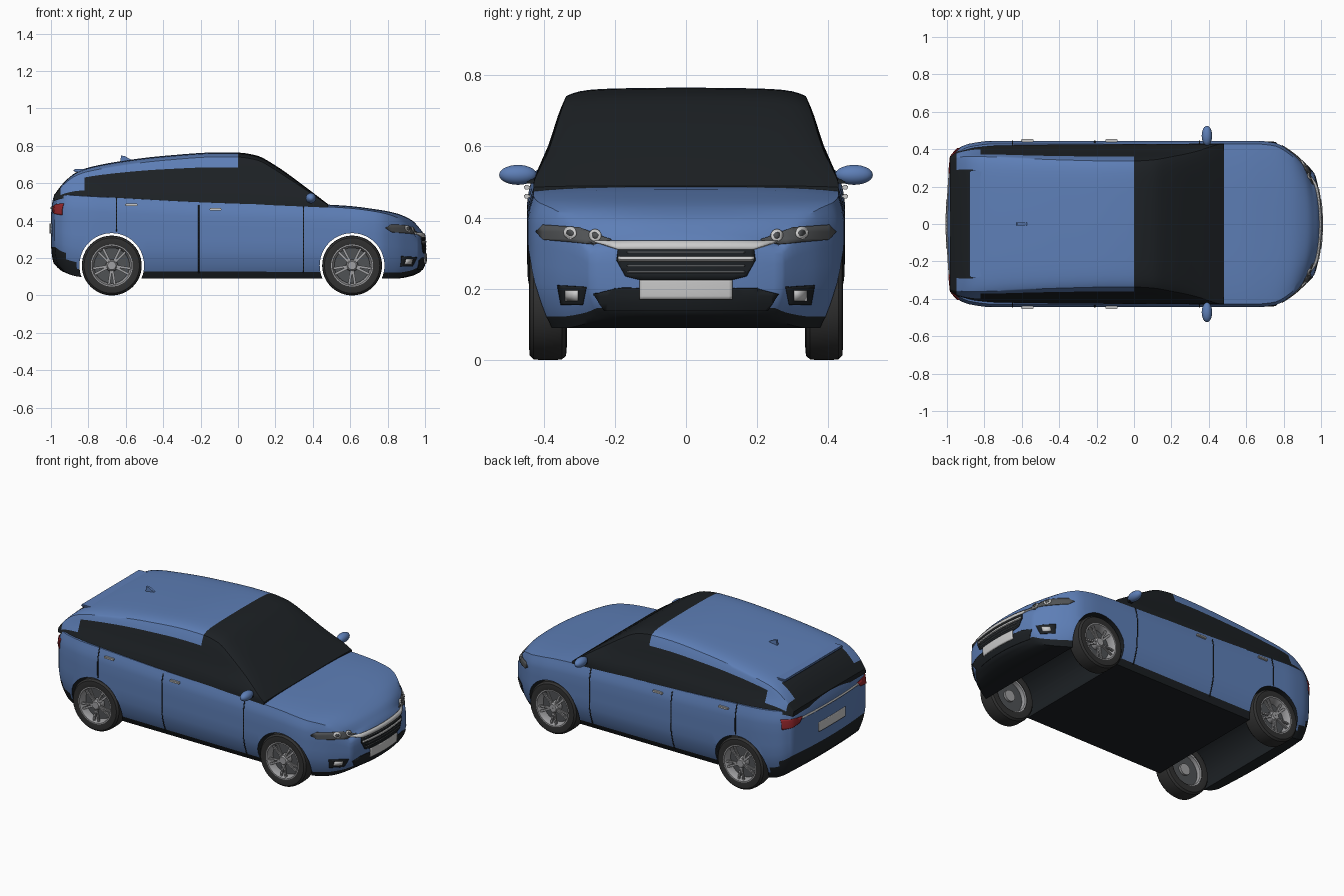
import bpy, bmesh, math
from mathutils import Vector, Matrix
from mathutils.bvhtree import BVHTree

if "Cube" in bpy.data.objects:
    bpy.data.objects.remove(bpy.data.objects["Cube"])


def material(name, r, g, b):
    m = bpy.data.materials.new(name)
    m.diffuse_color = (r, g, b, 1)
    m.use_nodes = True
    m.node_tree.nodes["Principled BSDF"].inputs["Base Color"].default_value = m.diffuse_color
    return m


BLUE = material("blue_paint", .11, .21, .47)
BLACK = material("black_trim", .012, .015, .018)
CHROME = material("chrome", .62, .62, .63)
WHITE = material("white", .75, .75, .72)
TYRE = material("rubber", .03, .03, .03)
DARK = material("dark_grey", .08, .085, .09)
RIM = material("alloy", .35, .35, .36)
RED = material("red_lens", .3, .02, .025)


def finish(bm, name, mats, angle=35):
    bmesh.ops.recalc_face_normals(bm, faces=bm.faces)
    me = bpy.data.meshes.new(name)
    bm.to_mesh(me)
    bm.free()
    for m in mats:
        me.materials.append(m)
    ob = bpy.data.objects.new(name, me)
    bpy.context.collection.objects.link(ob)
    smooth(ob, angle)
    return ob


def smooth(ob, angle=35):
    bpy.ops.object.select_all(action='DESELECT')
    bpy.context.view_layer.objects.active = ob
    ob.select_set(True)
    bpy.ops.object.shade_smooth_by_angle(angle=math.radians(angle))


def curve(*p):
    """Smooth interpolation through (t, value) points."""
    n = len(p)
    sl = [(p[i + 1][1] - p[i][1]) / (p[i + 1][0] - p[i][0]) for i in range(n - 1)]
    tan = [sl[0]] + [0 if sl[i - 1] * sl[i] <= 0 else 2 * sl[i - 1] * sl[i] / (sl[i - 1] + sl[i])
                     for i in range(1, n - 1)] + [sl[-1]]

    def f(t):
        t = min(max(t, p[0][0]), p[-1][0])
        i = next(k for k in range(n - 1) if t <= p[k + 1][0])
        h = p[i + 1][0] - p[i][0]
        s = (t - p[i][0]) / h
        return ((2*s**3 - 3*s*s + 1) * p[i][1] + (s**3 - 2*s*s + s) * h * tan[i]
                + (3*s*s - 2*s**3) * p[i + 1][1] + (s**3 - s*s) * h * tan[i + 1])
    return f


def span(a, b, n):
    return [a + (b - a) * i / n for i in range(n + 1)]


def box_map(stations, place, paint):
    """Surface grid of a box, each point moved by place(), painted by paint()."""
    bm, cache = bmesh.new(), {}
    n = [len(s) - 1 for s in stations]
    for ax in range(3):
        b, c = (ax + 1) % 3, (ax + 2) % 3
        for side in (0, n[ax]):
            for i in range(n[b]):
                for j in range(n[c]):
                    quad, mid = [], [0, 0, 0]
                    for di, dj in ((0, 0), (1, 0), (1, 1), (0, 1)):
                        k = [0, 0, 0]
                        k[ax], k[b], k[c] = side, i + di, j + dj
                        k = tuple(k)
                        q = [stations[a][k[a]] for a in range(3)]
                        mid = [m + v / 4 for m, v in zip(mid, q)]
                        if k not in cache:
                            cache[k] = bm.verts.new(place(*q))
                        quad.append(cache[k])
                    bm.faces.new(quad).material_index = paint(*mid)
    bmesh.ops.recalc_face_normals(bm, faces=bm.faces)
    return bm


# Lower body shell
belt = curve((-1, .53), (-.93, .548), (-.8, .542), (-.2, .51), (.45, .487), (.6, .478),
             (.7, .466), (.85, .44), (.95, .40), (1, .355))
floor = curve((-1, .17), (-.95, .13), (-.85, .1), (-.7, .09), (.85, .09), (.95, .105), (1, .125))
width = curve((-1, .36), (-.95, .405), (-.88, .43), (-.75, .445), (.65, .445), (.75, .435),
              (.85, .385), (.95, .31), (1, .27))
flank = curve((0, .88), (.15, .95), (.4, 1), (.8, 1), (1, .962))


def place_body(x, v, w):
    kf, kr = max(0, (x - .7) / .3) ** 2, max(0, (-x - .8) / .2) ** 2
    z = floor(x) + (belt(x) - floor(x)) * w - (.012 + .02 * kf) * w ** 4 * v ** 4
    y = v * width(x) * flank(w)
    return (x - kf * (.035 * v * v + .025 * (2 * w - 1) ** 4)
            + kr * (.02 * v * v + .015 * (2 * w - 1) ** 4), y, z)


def paint_body(x, v, w):
    return int(w < (.25 if x < -.92 else .17 if x < -.86 else .09))


bm = box_map(([u * (1.35 - .35 * u * u) for u in span(-1, 1, 64)], span(-1, 1, 24),
              [0, .04, .09, .17, .25, .35, .5, .65, .8, .88, .94, 1]), place_body, paint_body)
shell = BVHTree.FromBMesh(bm)
body = finish(bm, "body", [BLUE, BLACK])

# Wheel arch tunnels
for x in (-.675, .61):
    bm = bmesh.new()
    bmesh.ops.create_cone(bm, cap_ends=True, segments=64, radius1=.173, radius2=.173, depth=1.2,
                          matrix=Matrix.Translation((x, 0, .16)) @ Matrix.Rotation(math.pi / 2, 4, 'X'))
    for f in bm.faces:
        f.material_index = 1
    cutter = finish(bm, "arch_cutter", [BLUE, BLACK])
    cutter.hide_render = True
    mod = body.modifiers.new("arch", 'BOOLEAN')
    mod.operation, mod.solver, mod.object = 'DIFFERENCE', 'EXACT', cutter
    bpy.context.view_layer.objects.active = body
    bpy.ops.object.modifier_apply(modifier=mod.name)
    bpy.data.objects.remove(cutter)
smooth(body)

# Cabin with glass and painted roof
roof = curve((-.985, .535), (-.93, .605), (-.87, .655), (-.8, .684), (-.6, .722), (-.4, .746),
             (-.1, .765), (0, .764), (.1, .748), (.2, .695), (.35, .588), (.48, .489))
side = curve((.45, .43), (.5, .428), (.55, .41), (.6, .388), (.7, .358), (.74, .345), (.77, .335))
tail = curve((-.985, .84), (-.93, .93), (-.85, .98), (-.75, 1))


def place_cabin(x, v, w):
    b = belt(x) - .03
    z = b + (roof(x) - b) * w
    drop = min(1, (roof(x) - b) / .2) * w ** 4
    return x, v * side(z) * tail(x), z - drop * (.006 * v * v + .018 * v ** 10)


def paint_cabin(x, v, w):
    if -.82 < x < 0:
        return int(w < .75)
    if -.95 < x < -.82:
        return int(w < .3 or (w > .99 and abs(v) < .8 and x < -.85))
    return 1


finish(box_map((span(-.985, -.95, 3) + span(-.94, -.82, 6) + span(-.78, 0, 18) + span(.03, .48, 18),
                [math.sin(a * math.pi / 2) for a in span(-1, 1, 20)],
                [0, .15, .3, .45, .6, .75, .85, .93, 1]), place_cabin, paint_cabin),
       "cabin", [BLUE, BLACK])


def decal(name, pts, axis, sign, mat, off=.002):
    """Flat outline wrapped on the body, seen along axis from the given side."""
    bm = bmesh.new()
    bm.faces.new([bm.verts.new((a, b, 0)) for a, b in pts])
    for ax in range(2):
        for k in range(-50, 51):
            no = Vector((ax == 0, ax == 1, 0))
            bmesh.ops.bisect_plane(bm, geom=bm.verts[:] + bm.edges[:] + bm.faces[:],
                                   plane_co=no * k * .02, plane_no=no)
    for v in bm.verts:
        p = Vector((2 * sign, v.co.x, v.co.y)) if axis == 0 else Vector((v.co.x, 2 * sign, v.co.y))
        d = Vector((-sign, 0, 0)) if axis == 0 else Vector((0, -sign, 0))
        hit = shell.ray_cast(p, d)[0] or shell.find_nearest(p)[0]
        v.co = hit - d * off
    ob = finish(bm, name, [mat])
    mod = ob.modifiers.new("thickness", 'SOLIDIFY')
    mod.thickness, mod.offset = .006, 0


def rect(a0, a1, b0, b1):
    return [(a0, b0), (a1, b0), (a1, b1), (a0, b1)]


def disc(a, b, r):
    return [(a + r * math.cos(t * math.pi / 8), b + r * math.sin(t * math.pi / 8)) for t in range(16)]


def box(name, at, size, mat, rot=Matrix(), bevel=.003):
    bm = bmesh.new()
    bmesh.ops.create_cube(bm, size=1, matrix=rot @ Matrix.Translation(at) @ Matrix.Diagonal((*size, 1)))
    bmesh.ops.bevel(bm, geom=bm.edges[:], offset=bevel, segments=2, affect='EDGES')
    return finish(bm, name, [mat])


def lathe(name, x, s, prof, mat):
    """Ring about the wheel axle from (y, radius) points."""
    bm, n = bmesh.new(), 48
    rings = [[bm.verts.new((x + r * math.cos(a), s * y, .16 + r * math.sin(a)))
              for a in span(0, math.tau, n)[:-1]] for y, r in prof]
    for p, q in zip(rings, rings[1:]):
        for i in range(n):
            bm.faces.new((p[i], p[(i + 1) % n], q[(i + 1) % n], q[i]))
    finish(bm, name, [mat])


# Front face: grille, chrome, plate, intake
decal("grille", [(-.19, .315), (-.195, .28), (-.17, .235), (-.13, .225), (.13, .225), (.17, .235),
                 (.195, .28), (.19, .315)], 0, 1, BLACK)
decal("grille_top_bar", [(-.26, .334), (-.19, .31), (.19, .31), (.26, .334)], 0, 1, CHROME, .005)
decal("grille_bar", rect(-.19, .19, .28, .29), 0, 1, CHROME, .006)
for z in (.245, .262, .3):
    decal("grille_slat", rect(-.165, .165, z, z + .005), 0, 1, DARK, .004)
decal("lower_intake", [(-.26, .185), (-.23, .14), (.23, .14), (.26, .185), (.2, .2), (-.2, .2)], 0, 1, BLACK)
decal("front_plate", rect(-.13, .13, .17, .225), 0, 1, WHITE, .008)

# Rear face: chrome strip and plate
decal("rear_strip", rect(-.28, .28, .462, .472), 0, -1, CHROME)
decal("rear_plate", rect(-.13, .13, .33, .385), 0, -1, WHITE, .004)

for s in (-1, 1):
    # Lamps
    decal("headlight", [(s * a, b) for a, b in ((.42, .36), (.40, .38), (.30, .372), (.21, .338),
                                                (.26, .325), (.40, .338))], 0, 1, DARK)
    for a, b in ((.255, .35), (.325, .357)):
        decal("lamp_ring", disc(s * a, b, .017), 0, 1, WHITE, .005)
        decal("lamp_core", disc(s * a, b, .009), 0, 1, DARK, .008)
    decal("fog_housing", [(s * a, b) for a, b in ((.29, .155), (.35, .155), (.36, .21), (.28, .205))],
          0, 1, BLACK)
    decal("fog_lamp", rect(s * .303, s * .338, .167, .195), 0, 1, CHROME, .005)
    decal("tail_light", [(s * a, b) for a, b in ((.405, .492), (.27, .475), (.30, .445), (.405, .43))],
          0, -1, RED, .003)
    # Door seams and handles
    for x, z0, z1 in ((.35, .12, .475), (-.21, .12, .50), (-.65, .34, .525)):
        decal("door_seam", rect(x - .003, x + .003, z0, z1), 1, s, BLACK, -.0015)
    for x, z in ((-.12, .46), (-.57, .485)):
        box("door_handle", (x, s * .447, z), (.066, .016, .013), CHROME)
    # Mirrors
    bm = bmesh.new()
    bmesh.ops.create_uvsphere(bm, u_segments=24, v_segments=14, radius=1,
                              matrix=Matrix.Translation((.39, s * .472, .52)) @ Matrix.Diagonal((.028, .053, .028, 1)))
    finish(bm, "mirror", [BLUE])
    box("mirror_stem", (.39, s * .425, .503), (.03, .05, .014), BLACK)
    # Wheels
    for x in (-.675, .61):
        lathe("tyre", x, s, [(.338, .108), (.335, .125), (.337, .148), (.348, .158), (.365, .16), (.41, .16),
                             (.428, .158), (.439, .148), (.441, .125), (.437, .108), (.338, .108)], TYRE)
        lathe("rim", x, s, [(.34, .111), (.345, .1), (.40, .095), (.43, .102), (.438, .106), (.438, .114)], RIM)
        lathe("brake_disc", x, s, [(.37, .001), (.37, .098), (.39, .098), (.39, .001)], DARK)
        lathe("hub", x, s, [(.355, .001), (.355, .035), (.425, .03), (.434, .022), (.434, .001)], RIM)
        for k in range(5):
            for d in (-9, 9):
                rot = (Matrix.Translation((x, s * .422, .16))
                       @ Matrix.Rotation(math.radians(90 + 72 * k + d), 4, 'Y'))
                box("spoke", (.062, 0, 0), (.088, .014, .013), RIM, rot)

# Tail spoiler and roof fin
box("spoiler", (-.835, 0, .668), (.09, .57, .014), BLUE, bevel=.005)
bm = bmesh.new()
base = bm.faces.new([bm.verts.new(p) for p in ((-.63, 0, .71), (-.625, 0, .748), (-.605, 0, .745), (-.565, 0, .722))])
top = bmesh.ops.extrude_face_region(bm, geom=[base])
bmesh.ops.translate(bm, vec=(0, .014, 0), verts=[v for v in top["geom"] if isinstance(v, bmesh.types.BMVert)])
bmesh.ops.translate(bm, vec=(0, -.007, 0), verts=bm.verts)
finish(bm, "roof_fin", [BLUE])
